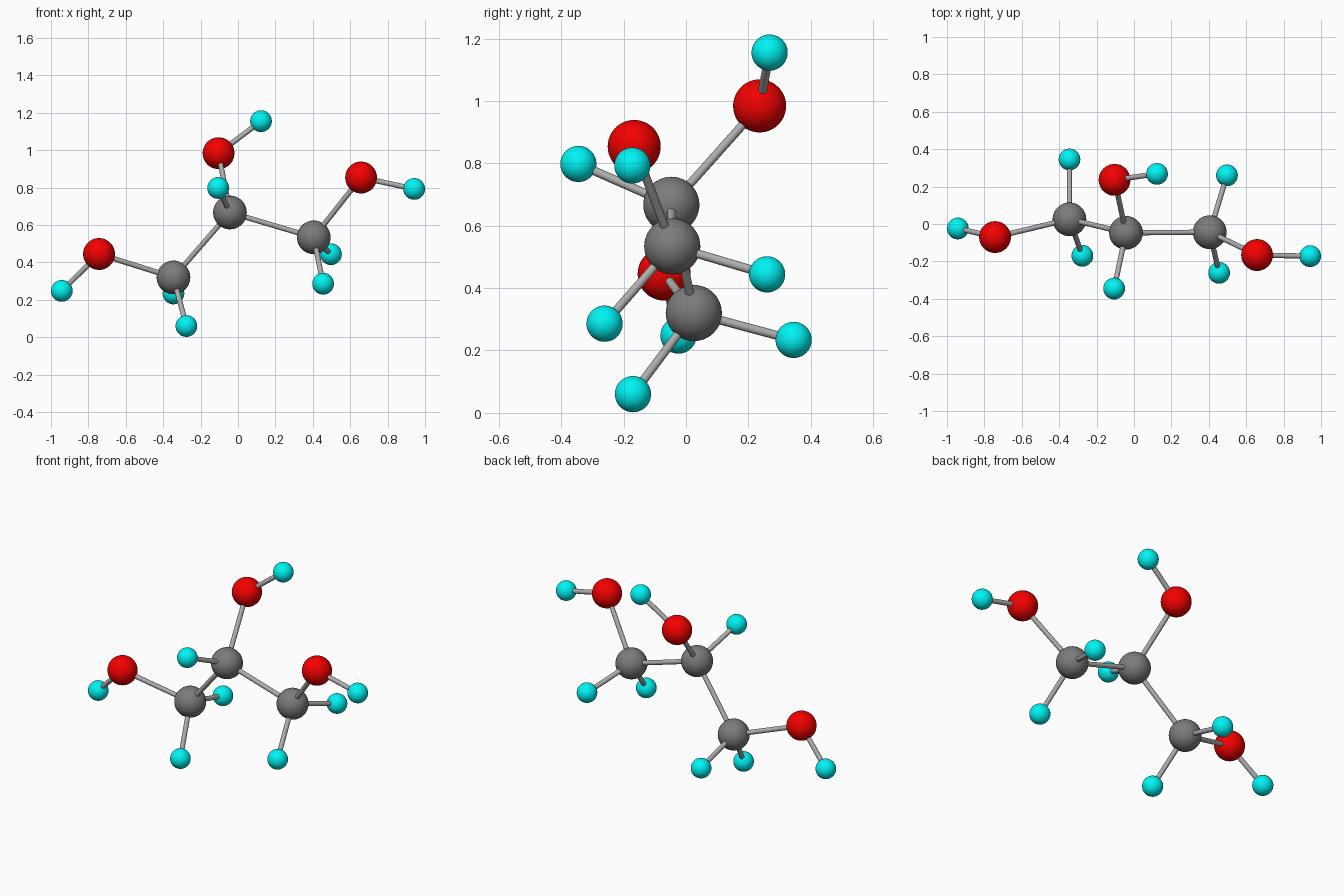
import bpy
from mathutils import Vector

if "Cube" in bpy.data.objects:
    bpy.data.objects.remove(bpy.data.objects["Cube"])


def material(name, rgb):
    m = bpy.data.materials.new(name)
    m.diffuse_color = (*rgb, 1)
    m.use_nodes = True
    m.node_tree.nodes["Principled BSDF"].inputs["Base Color"].default_value = m.diffuse_color
    return m


# Element styles: radius and material
STYLE = {
    "carbon": (0.09, material("dark_grey", (0.2, 0.2, 0.2))),
    "oxygen": (0.085, material("red", (0.9, 0.0, 0.0))),
    "hydrogen": (0.058, material("cyan", (0.0, 0.9, 0.9))),
}
BOND_RADIUS = 0.014
BOND_MAT = material("light_grey", (0.42, 0.42, 0.42))

# Atom centres
ATOMS = {
    "carbon_left": (-0.345, 0.025, 0.32),
    "carbon_middle": (-0.043, -0.047, 0.667),
    "carbon_right": (0.405, -0.044, 0.534),
    "oxygen_left": (-0.743, -0.07, 0.445),
    "oxygen_middle": (-0.104, 0.236, 0.984),
    "oxygen_right": (0.658, -0.166, 0.854),
    "hydrogen_left_tip": (-0.942, -0.024, 0.248),
    "hydrogen_middle_tip": (0.123, 0.268, 1.155),
    "hydrogen_right_tip": (0.942, -0.172, 0.793),
    "hydrogen_middle": (-0.106, -0.345, 0.798),
    "hydrogen_left_front": (-0.276, -0.17, 0.06),
    "hydrogen_left_back": (-0.345, 0.345, 0.234),
    "hydrogen_right_front": (0.455, -0.261, 0.286),
    "hydrogen_right_back": (0.497, 0.26, 0.444),
}

# Bonded pairs: carbon chain, hydroxyl groups, carbon hydrogens
BONDS = [("carbon_left", "carbon_middle"), ("carbon_middle", "carbon_right")]
for s in ("left", "middle", "right"):
    BONDS += [(f"carbon_{s}", f"oxygen_{s}"), (f"oxygen_{s}", f"hydrogen_{s}_tip")]
for s in ("left", "right"):
    BONDS += [(f"carbon_{s}", f"hydrogen_{s}_{side}") for side in ("front", "back")]
BONDS.append(("carbon_middle", "hydrogen_middle"))


def finish(name, mat):
    ob = bpy.context.object
    ob.name = name
    ob.data.materials.append(mat)
    bpy.ops.object.shade_smooth_by_angle()


# Atoms
for name, centre in ATOMS.items():
    radius, mat = STYLE[name.split("_")[0]]
    bpy.ops.mesh.primitive_uv_sphere_add(segments=48, ring_count=24, radius=radius, location=centre)
    finish(name, mat)

# Bond rods
for a, b in BONDS:
    p, q = Vector(ATOMS[a]), Vector(ATOMS[b])
    d = q - p
    bpy.ops.mesh.primitive_cylinder_add(vertices=20, radius=BOND_RADIUS, depth=d.length,
                                        location=(p + q) / 2,
                                        rotation=d.to_track_quat('Z', 'Y').to_euler())
    finish(f"bond_{a}_to_{b}", BOND_MAT)
